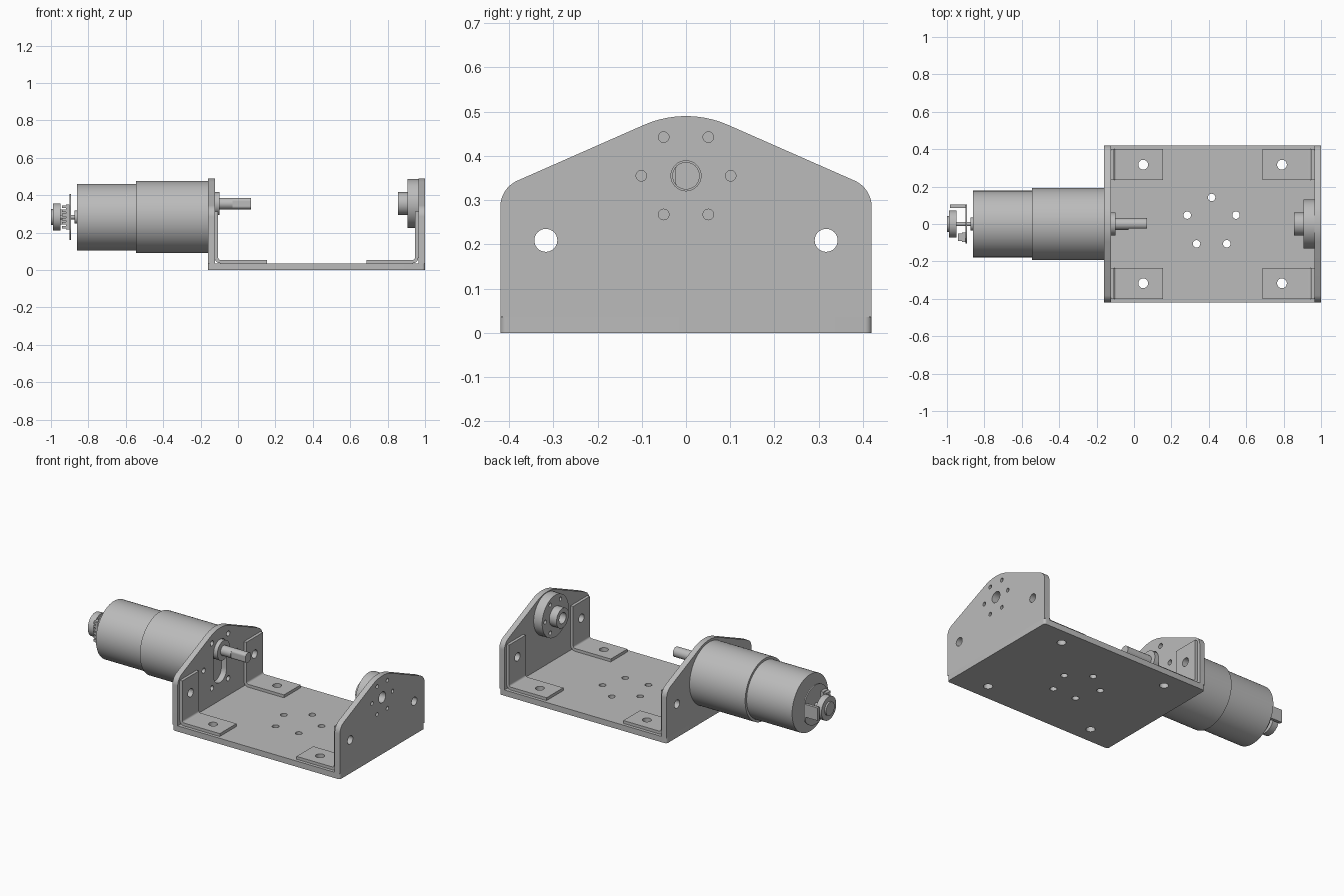
import bpy, bmesh
from math import sin, cos, pi, sqrt
from mathutils import Matrix, Vector

cube = bpy.data.objects.get("Cube")
if cube:
    bpy.data.objects.remove(cube)

grey = bpy.data.materials.new("plain grey")
grey.use_nodes = True
colour = (0.5, 0.5, 0.5, 1)
grey.diffuse_color = colour
grey.node_tree.nodes["Principled BSDF"].inputs["Base Color"].default_value = colour

# Each axis maps the drawing plane and the extrusion direction to the world
AXES = {
    "x": Matrix(((0, 0, 1), (1, 0, 0), (0, 1, 0))),
    "y": Matrix(((0, 1, 0), (0, 0, 1), (1, 0, 0))),
    "z": Matrix.Identity(3),
}


def circle(u, v, r, n=32):
    return [(u + r * cos(2 * pi * i / n), v + r * sin(2 * pi * i / n)) for i in range(n)]


def ring(u, v, radius, r, count, start=0.0):
    angles = [start + 2 * pi * i / count for i in range(count)]
    return [circle(u + radius * cos(a), v + radius * sin(a), r, 20) for a in angles]


def box(u0, u1, v0, v1):
    return [(u0, v0), (u1, v0), (u1, v1), (u0, v1)]


def rounded(corners, steps=10):
    """Polygon of (u, v, radius) corners, with each corner filleted."""
    points = []
    for i, (u, v, r) in enumerate(corners):
        p = Vector((u, v))
        if r == 0:
            points.append(p)
            continue
        a = (Vector(corners[i - 1][:2]) - p).normalized()
        b = (Vector(corners[(i + 1) % len(corners)][:2]) - p).normalized()
        half = a.angle(b) / 2
        centre = p + (a + b).normalized() * (r / sin(half))
        reach = r / (sin(half) / cos(half))
        start, end = p + a * reach - centre, p + b * reach - centre
        for k in range(steps + 1):
            points.append(centre + start.lerp(end, k / steps).normalized() * r)
    return points


def extrude(name, axis, lo, hi, outline, holes=()):
    """Extrude a flat outline with holes from lo to hi along an axis."""
    curve = bpy.data.curves.new(name, "CURVE")
    curve.dimensions = "2D"
    curve.fill_mode = "BOTH"
    curve.extrude = abs(hi - lo) / 2
    for loop in [outline, *holes]:
        spline = curve.splines.new("POLY")
        spline.points.add(len(loop) - 1)
        for point, (u, v) in zip(spline.points, loop):
            point.co = (u, v, 0, 1)
        spline.use_cyclic_u = True
    temp = bpy.data.objects.new(name + " outline", curve)
    bpy.context.collection.objects.link(temp)
    graph = bpy.context.evaluated_depsgraph_get()
    mesh = bpy.data.meshes.new_from_object(temp.evaluated_get(graph))
    bpy.data.objects.remove(temp)
    bm = bmesh.new()
    bm.from_mesh(mesh)
    bmesh.ops.remove_doubles(bm, verts=bm.verts, dist=1e-5)
    for vert in bm.verts:
        vert.co.z += (lo + hi) / 2
        vert.co = AXES[axis] @ vert.co
    bmesh.ops.recalc_face_normals(bm, faces=bm.faces)
    bm.to_mesh(mesh)
    bm.free()
    mesh.name = name
    mesh.materials.clear()
    mesh.materials.append(grey)
    obj = bpy.data.objects.new(name, mesh)
    bpy.context.collection.objects.link(obj)
    bpy.ops.object.select_all(action="DESELECT")
    obj.select_set(True)
    bpy.context.view_layer.objects.active = obj
    bpy.ops.object.shade_smooth_by_angle(angle=pi / 6)
    return obj


def join(name, parts):
    bpy.ops.object.select_all(action="DESELECT")
    for part in parts:
        part.select_set(True)
    bpy.context.view_layer.objects.active = parts[0]
    bpy.ops.object.join()
    parts[0].name = name


LEFT, RIGHT, WIDTH, THICK = -0.16, 1.0, 0.42, 0.036
SHAFT_Z, MOTOR_Z = 0.355, 0.283
HOLE_Y, HOLE_REACH, HOLE_R = 0.317, 0.173, 0.026
walls = {"left": (LEFT + THICK, 1), "right": (RIGHT - THICK, -1)}

# Base plate with corner holes and a ring of five
base_holes = [circle(x + s * HOLE_REACH, y, HOLE_R)
              for x, s in walls.values() for y in (-HOLE_Y, HOLE_Y)]
base_holes += ring(0.415, 0.005, 0.137, 0.02, 5, pi / 2)
r = 0.015
extrude("base_plate", "z", 0, THICK, rounded([
    (LEFT, -WIDTH, r), (RIGHT, -WIDTH, r), (RIGHT, WIDTH, r), (LEFT, WIDTH, r)], 6), base_holes)

# Upright plates with a peaked, rounded outline
upright = rounded([(-WIDTH, THICK, 0), (WIDTH, THICK, 0), (WIDTH, 0.327, 0.065),
                   (0, 0.512, 0.237), (-WIDTH, 0.327, 0.065)], 14)
bracket_holes = [circle(y, THICK + HOLE_REACH, HOLE_R) for y in (-HOLE_Y, HOLE_Y)]
low_z = 2 * MOTOR_Z - SHAFT_Z
slot = [(0.064 * cos(a), (SHAFT_Z if i <= 16 else low_z) + 0.064 * sin(a))
        for i, a in [(i, pi * (i if i <= 16 else i - 1) / 16) for i in range(34)]]
extrude("motor_upright", "x", LEFT, LEFT + THICK, upright,
        bracket_holes + [slot] + ring(0, MOTOR_Z, 0.162, 0.016, 6))
hub_holes = ring(0, SHAFT_Z, 0.101, 0.012, 6)
bore = circle(0, SHAFT_Z, 0.034)
extrude("hub_upright", "x", RIGHT - THICK, RIGHT, upright, bracket_holes + hub_holes + [bore])

# Four bent corner brackets
LEAF, BEND, LENGTH = 0.018, 0.03, 0.278
for side, (wall, s) in walls.items():
    for end, sy in (("front", -1), ("back", 1)):
        y0, y1 = sorted((sy * 0.235, sy * 0.4))
        x0, x1 = sorted((wall + s * BEND, wall + s * LENGTH))
        foot = extrude("foot", "z", THICK, THICK + LEAF, box(x0, x1, y0, y1),
                       [circle(wall + s * HOLE_REACH, sy * HOLE_Y, HOLE_R)])
        x0, x1 = sorted((wall, wall + s * LEAF))
        back = extrude("leaf", "x", x0, x1, box(y0, y1, THICK + BEND, THICK + LENGTH),
                       [circle(sy * HOLE_Y, THICK + HOLE_REACH, HOLE_R)])
        turn = [pi / 2 * k / 8 for k in range(9)]
        arc = [(THICK + BEND - q * sin(a), wall + s * (BEND - q * cos(a)))
               for q, order in ((BEND, turn), (BEND - LEAF, turn[::-1])) for a in order]
        join(f"{side}_{end}_bracket", [foot, back, extrude("bend", "y", y0, y1, arc)])

# Bearing hub: drilled flange and boss
extrude("hub_flange", "x", 0.905, RIGHT - THICK, circle(0, SHAFT_Z, 0.131, 64),
        hub_holes + [bore])
extrude("hub_boss", "x", 0.855, 0.905, circle(0, SHAFT_Z, 0.061, 48), [bore])

# Gearbox and motor can
extrude("gearbox", "x", -0.545, LEFT, circle(0, MOTOR_Z, 0.193, 96))
extrude("motor_can", "x", -0.86, -0.545, circle(0, MOTOR_Z, 0.178, 96))

# Output shaft with a flat towards one side
extrude("shaft_collar", "x", LEFT, -0.1, circle(0, SHAFT_Z, 0.061, 48))
extrude("shaft_root", "x", -0.1, -0.03, circle(0, SHAFT_Z, 0.031))
extrude("shaft_tip", "x", -0.03, 0.07,
        [(max(y, -0.024), z) for y, z in circle(0, SHAFT_Z, 0.031)])

# Encoder on the rear of the motor
extrude("rear_bearing", "x", -0.875, -0.86, circle(0, MOTOR_Z, 0.035))
extrude("rear_shaft", "x", -0.95, -0.875, circle(0, MOTOR_Z, 0.012))
extrude("encoder_board", "x", -0.9, -0.892,
        [(max(-0.105, min(0.105, y)), z) for y, z in circle(0, MOTOR_Z, 0.123, 64)])
extrude("encoder_magnet", "x", -0.99, -0.95, circle(0, MOTOR_Z, 0.073, 48))
extrude("magnet_cap", "x", -1.0, -0.99, circle(0, MOTOR_Z, 0.042))
extrude("sensor_tab", "x", -0.985, -0.9, box(0.085, 0.103, MOTOR_Z - 0.04, MOTOR_Z + 0.04))
extrude("pin_header", "x", -0.92, -0.9, box(-0.095, -0.045, 0.217, 0.349))
pins = []
for i in range(6):
    z = 0.228 + i * 0.022
    pins.append(extrude("pin", "x", -0.94, -0.92, box(-0.09, -0.05, z - 0.007, z + 0.007)))
join("header_pins", pins)
